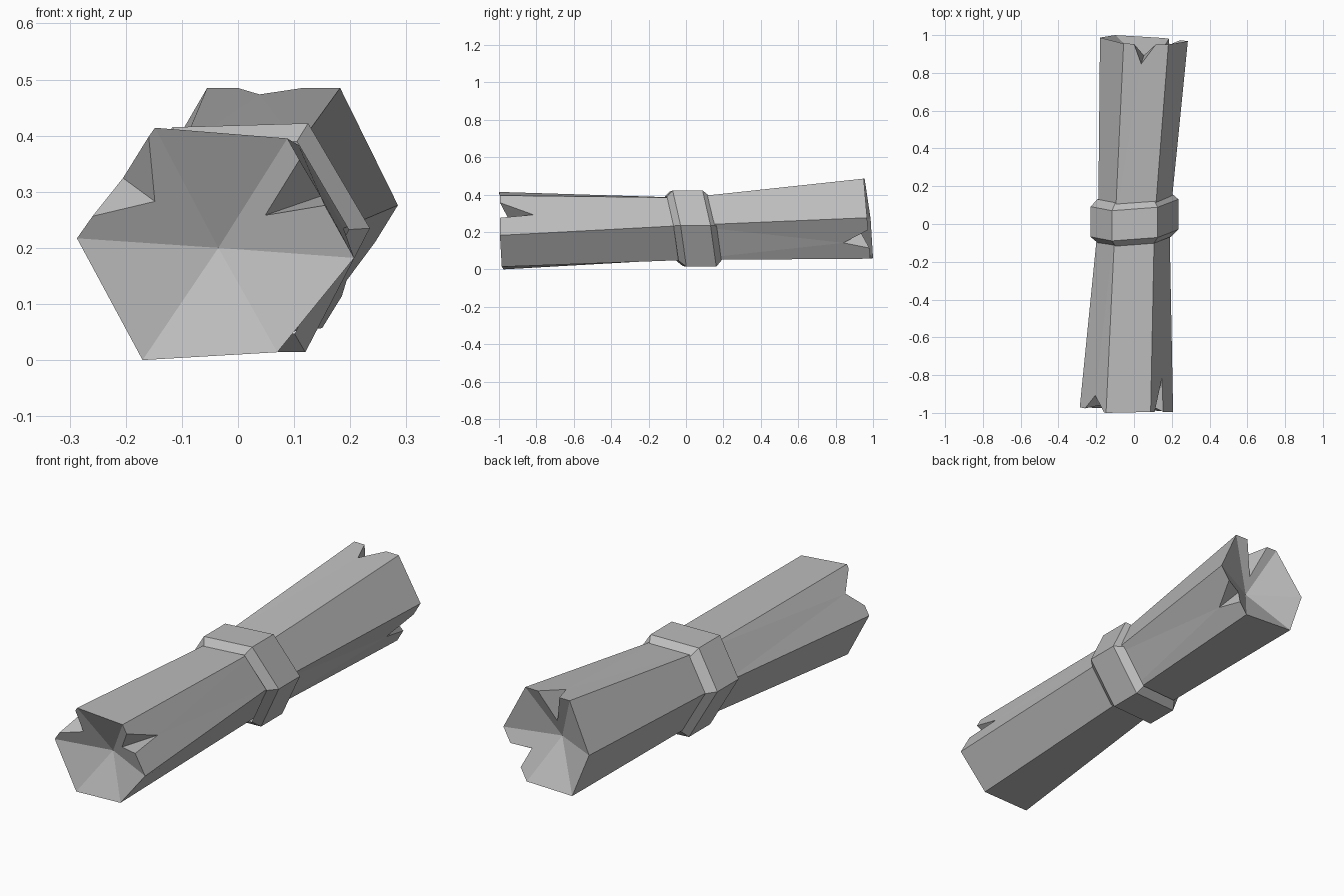
import bpy, bmesh
from mathutils import Vector

old = bpy.data.objects.get("Cube")
if old:
    bpy.data.objects.remove(old, do_unlink=True)

grey = bpy.data.materials.new("plain grey")
grey.use_nodes = True
COLOUR = (0.5, 0.5, 0.5, 1)
grey.diffuse_color = COLOUR
grey.node_tree.nodes["Principled BSDF"].inputs["Base Color"].default_value = COLOUR


def finish(name, bm):
    bmesh.ops.remove_doubles(bm, verts=bm.verts, dist=0.0001)
    bmesh.ops.triangulate(bm, faces=[f for f in bm.faces if len(f.verts) > 4],
                          ngon_method='EAR_CLIP')
    bmesh.ops.recalc_face_normals(bm, faces=bm.faces)
    mesh = bpy.data.meshes.new(name)
    bm.to_mesh(mesh)
    bm.free()
    mesh.materials.append(grey)
    obj = bpy.data.objects.new(name, mesh)
    bpy.context.collection.objects.link(obj)


def face(bm, points):
    bm.faces.new([bm.verts.new(p) for p in points])


def flared_half(bm, rim, waist, centre, notches):
    """Six sides from waist to rim, a hollow end, and split notches in some sides.
    notch: start, end, tip along the rim, depth down the side, inner reach."""
    rim, waist, centre = [Vector(p) for p in rim], [Vector(p) for p in waist], Vector(centre)
    for i in range(6):
        j = (i + 1) % 6
        a, b, wa, wb = rim[i], rim[j], waist[i], waist[j]
        if i not in notches:
            face(bm, (a, b, wb, wa))
            face(bm, (centre, a, b))
            continue
        start, end, tip, depth, reach = notches[i]
        p, q = a.lerp(b, start), a.lerp(b, end)
        t = a.lerp(b, tip).lerp(wa.lerp(wb, tip), depth)
        inner = centre.lerp(a.lerp(b, (start + end) / 2), reach)
        face(bm, (a, p, t, wa))
        face(bm, (t, wb, wa))
        face(bm, (t, q, b, wb))
        face(bm, (p, inner, t))
        face(bm, (inner, q, t))
        face(bm, (centre, a, p, inner))
        face(bm, (centre, inner, q, b))


# Bundle body: two flared halves meeting at a narrow waist
waist = [(-.19, 0, .235), (-.1, 0, .378), (.108, 0, .383),
         (.188, 0, .235), (.09, 0, .05), (-.1, 0, .055)]
front = [(-.287, -.97, .217), (-.148, -1, .414), (.088, -.995, .395),
         (.207, -.995, .182), (.07, -.985, .014), (-.17, -.975, 0)]
back = [(-.18, .987, .27), (-.055, .955, .485), (.182, .95, .485),
        (.285, .968, .276), (.15, .985, .057), (-.1, 1, .06)]
bm = bmesh.new()
flared_half(bm, front, waist, (-.035, -.89, .2),
            {0: (.2, .92, .55, .08, .65), 2: (.18, .56, .5, .18, .5)})
flared_half(bm, back, waist, (.05, .86, .255),
            {1: (.23, .72, .42, .11, .35), 3: (.3, .74, .6, .14, .65)})
finish("bundle_body", bm)

# Tilted band with chamfered edges around the waist
outer = [(-.23, .245), (-.117, .415), (.125, .422),
         (.235, .235), (.12, .014), (-.115, .018)]
rings = []
for offset, size in ((-.115, .84), (-.08, 1), (.08, 1), (.115, .84)):
    ring = []
    for x, z in outer:
        x, z = x * size, .22 + (z - .22) * size
        ring.append(Vector((x, .035 + offset - .18 * (z - .22) + .08 * x, z)))
    rings.append(ring)
bm = bmesh.new()
for low, high in zip(rings, rings[1:]):
    for i in range(6):
        j = (i + 1) % 6
        face(bm, (low[i], low[j], high[j], high[i]))
finish("tie_band", bm)
